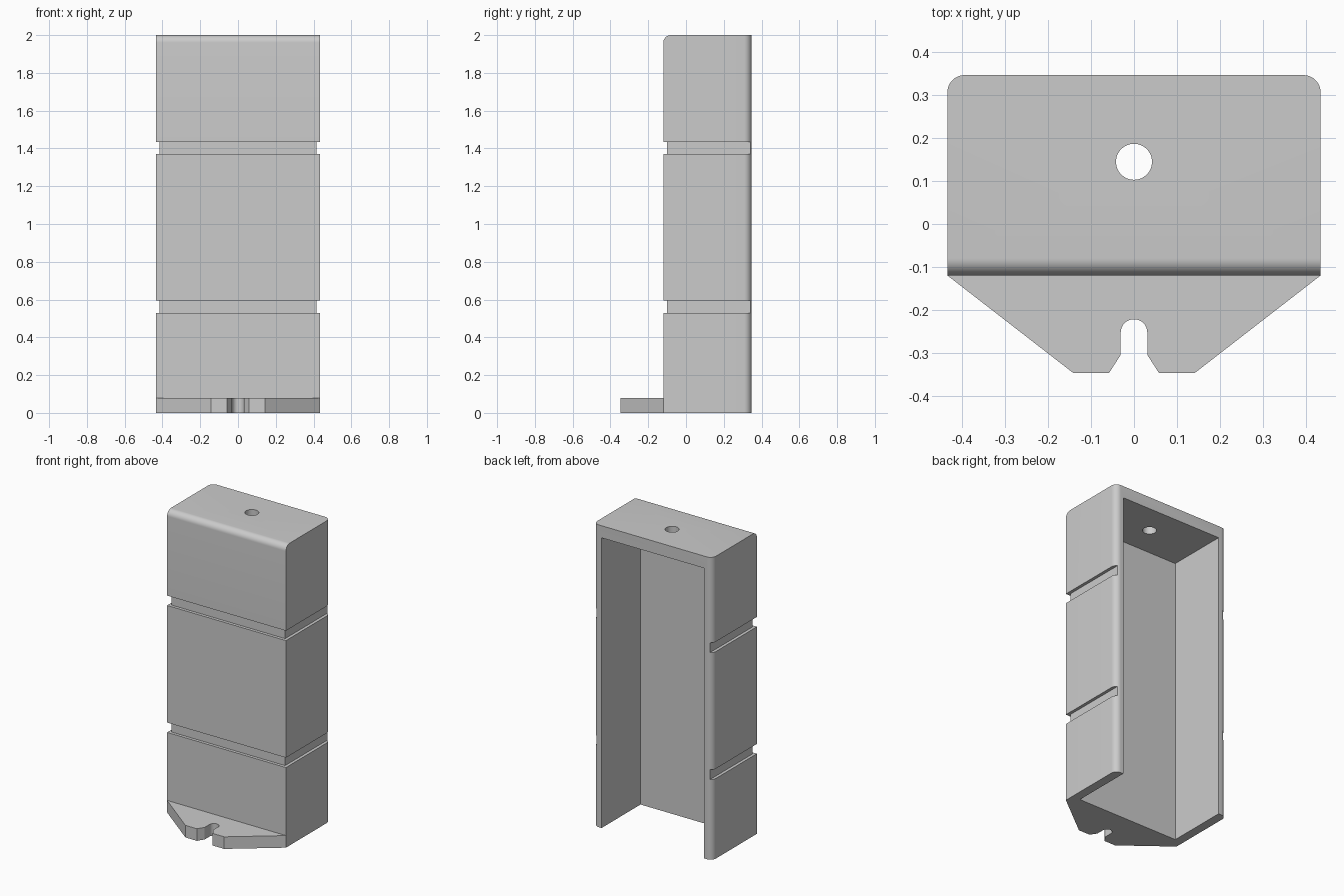
import bpy, bmesh
from math import sin, cos, pi, radians

old = bpy.data.objects.get("Cube")
if old:
    bpy.data.objects.remove(old, do_unlink=True)

HALF_W, FRONT, BACK, HEIGHT = 0.435, -0.12, 0.347, 2.0
WALL, CAP, GROOVE, ROUND = 0.06, 0.08, 0.02, 0.04

grey = bpy.data.materials.new("light grey")
grey.use_nodes = True
grey.diffuse_color = (0.6, 0.6, 0.6, 1)
grey.node_tree.nodes["Principled BSDF"].inputs["Base Color"].default_value = (0.6, 0.6, 0.6, 1)


def prism(name, outline, z0, z1, bevel_rule=None):
    """Extrude a plan outline from z0 to z1, rounding the edges the rule picks."""
    bm = bmesh.new()
    face = bm.faces.new([bm.verts.new((x, y, z0)) for x, y in outline])
    top = bmesh.ops.extrude_face_region(bm, geom=[face])["geom"]
    bmesh.ops.translate(bm, vec=(0, 0, z1 - z0),
                        verts=[g for g in top if isinstance(g, bmesh.types.BMVert)])
    bmesh.ops.recalc_face_normals(bm, faces=bm.faces)
    if bevel_rule:
        edges = [e for e in bm.edges if bevel_rule((e.verts[0].co + e.verts[1].co) / 2)]
        bmesh.ops.bevel(bm, geom=edges, offset=ROUND, segments=10, profile=0.5, affect="EDGES")
    mesh = bpy.data.meshes.new(name)
    bm.to_mesh(mesh)
    bm.free()
    mesh.materials.append(grey)
    obj = bpy.data.objects.new(name, mesh)
    bpy.context.collection.objects.link(obj)
    return obj


def rect(x, y0, y1):
    return [(-x, y0), (x, y0), (x, y1), (-x, y1)]


def arc(cx, cy, r, a0, a1, n):
    return [(cx + r * cos(a0 + (a1 - a0) * i / n), cy + r * sin(a0 + (a1 - a0) * i / n))
            for i in range(n + 1)]


def combine(target, tool, operation):
    tool.hide_render = True
    mod = target.modifiers.new(operation, "BOOLEAN")
    mod.operation, mod.object, mod.solver = operation, tool, "EXACT"
    bpy.context.view_layer.objects.active = target
    bpy.ops.object.modifier_apply(modifier=mod.name)
    bpy.data.objects.remove(tool, do_unlink=True)


# Tall cover: rounded rear uprights and rounded top front edge
cover = prism("mounting_cover", rect(HALF_W, FRONT, BACK), 0, HEIGHT,
              lambda m: (abs(m.x) > 0.4 and m.y > 0.3 and 0.5 < m.z < 1.5)
              or (m.y < -0.1 and m.z > 1.9 and abs(m.x) < 0.1))

# Cavity, open at the back and the bottom
combine(cover, prism("cavity", rect(HALF_W - WALL, FRONT + WALL, BACK + 0.1),
                     -0.1, HEIGHT - CAP), "DIFFERENCE")

# Two grooves running round the front and both sides
inner, outer = HALF_W - GROOVE, HALF_W + 0.1
groove_plan = [(-outer, BACK + 0.1), (-outer, FRONT - 0.1), (outer, FRONT - 0.1),
               (outer, BACK + 0.1), (inner, BACK + 0.1), (inner, FRONT + GROOVE),
               (-inner, FRONT + GROOVE), (-inner, BACK + 0.1)]
for z in (0.53, 1.37):
    combine(cover, prism("groove", groove_plan, z, z + 0.065), "DIFFERENCE")

# Round hole through the top
combine(cover, prism("top_hole", arc(0, 0.145, 0.042, 0, 2 * pi, 48)[:-1],
                     HEIGHT - 0.2, HEIGHT + 0.1), "DIFFERENCE")

# Tapered foot with a flared slot, reaching into the front wall
right_edge = [(0.031, -0.305), (0.058, -0.347), (0.142, -0.347), (HALF_W, FRONT),
              (HALF_W - 0.03, FRONT + 0.03)]
foot_plan = (arc(0, -0.253, 0.031, pi, 0, 20) + right_edge
             + [(-x, y) for x, y in reversed(right_edge)])
combine(cover, prism("foot", foot_plan, 0, CAP), "UNION")

bpy.ops.object.select_all(action="DESELECT")
cover.select_set(True)
bpy.context.view_layer.objects.active = cover
bpy.ops.object.shade_smooth_by_angle(angle=radians(30))
